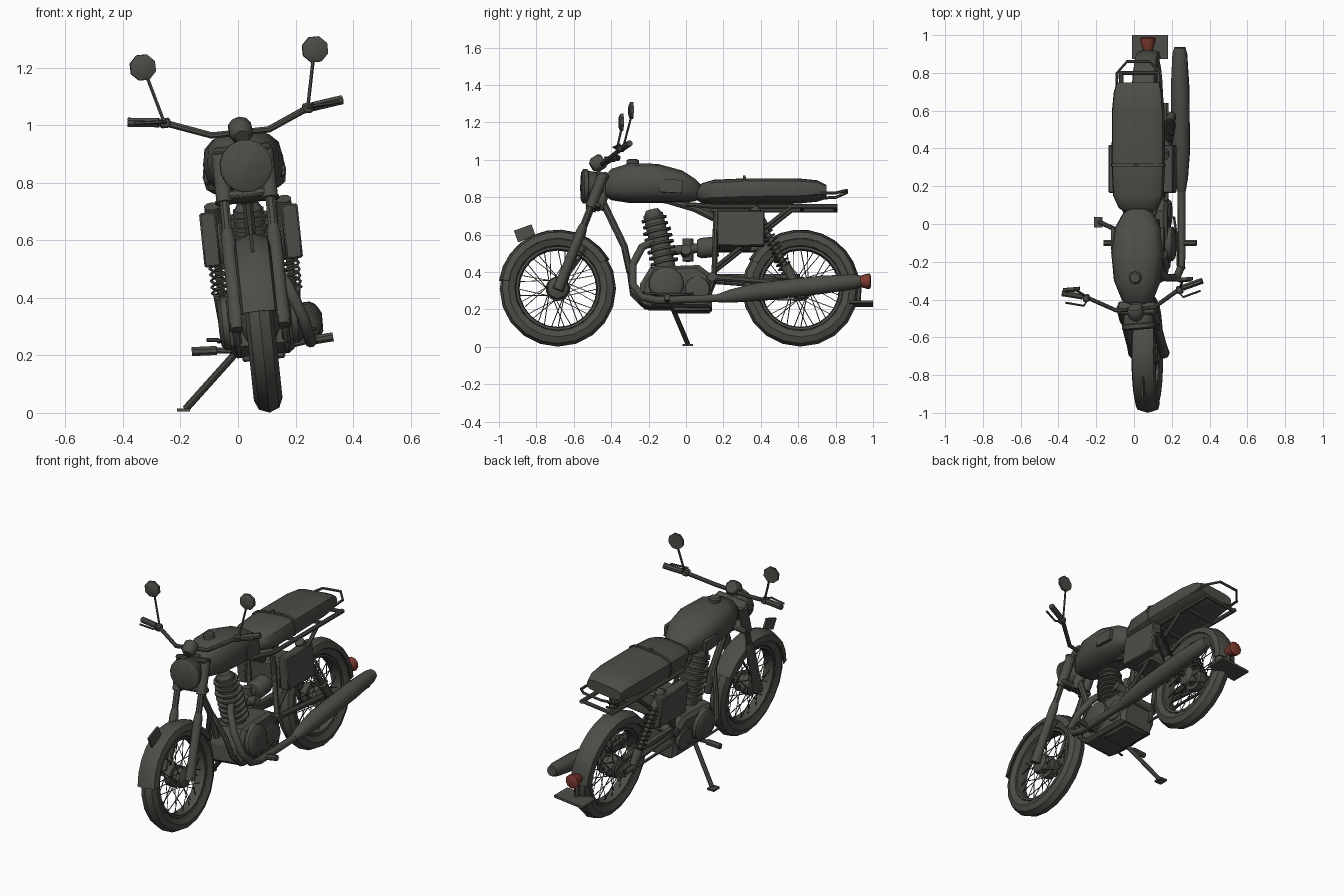
import bpy, bmesh, math
from mathutils import Vector, Matrix, Quaternion

if "Cube" in bpy.data.objects:
    bpy.data.objects.remove(bpy.data.objects["Cube"])

def material(name, rgb):
    m = bpy.data.materials.new(name)
    m.diffuse_color = (*rgb, 1)
    m.use_nodes = True
    m.node_tree.nodes["Principled BSDF"].inputs["Base Color"].default_value = m.diffuse_color
    return m

DARK = material("dark olive grey", (0.072, 0.074, 0.063))
RED = material("tail light red", (0.2, 0.042, 0.03))
# the whole machine leans on its stand; the handlebars are also turned a little
LEAN = Matrix.Translation((0.11, 0, 0)) @ Matrix.Rotation(math.radians(-6), 4, 'Y')
STEER = LEAN @ Matrix.Translation((0, -.45, 0)) @ Matrix.Rotation(math.radians(5), 4, 'Z') @ Matrix.Translation((0, .45, 0))
XF = LEAN

def finish(name, bm, mat=DARK, angle=40):
    bmesh.ops.recalc_face_normals(bm, faces=bm.faces)
    bm.transform(XF)
    me = bpy.data.meshes.new(name)
    bm.to_mesh(me)
    bm.free()
    me.materials.append(mat)
    me.shade_smooth()
    me.set_sharp_from_angle(angle=math.radians(angle))
    ob = bpy.data.objects.new(name, me)
    bpy.context.collection.objects.link(ob)
    return ob

def skin(bm, rings, loop=False):
    vs = [[bm.verts.new(p) for p in r] for r in rings]
    n = len(vs[0])
    for a, b in zip(vs, vs[1:] + (vs[:1] if loop else [])):
        for i in range(n):
            j = (i + 1) % n
            bm.faces.new((a[i], a[j], b[j], b[i]))
    if not loop:
        bm.faces.new(vs[0])
        bm.faces.new(vs[-1])

def sweep(bm, pts, r, n=8):
    pts = [Vector(p) for p in pts]
    rad = r if isinstance(r, (list, tuple)) else [r] * len(pts)
    rings, q, last = [], None, None
    for i, p in enumerate(pts):
        t = (pts[min(i + 1, len(pts) - 1)] - pts[max(i - 1, 0)]).normalized()
        q = t.to_track_quat('Z', 'Y') if q is None else last.rotation_difference(t) @ q
        last = t
        rings.append([p + q @ Vector((rad[i] * math.cos(a), rad[i] * math.sin(a), 0))
                      for a in (2 * math.pi * (k + .5) / n for k in range(n))])
    skin(bm, rings)

def tubes(name, paths, n=8, mat=DARK):
    bm = bmesh.new()
    for pts, r in paths:
        sweep(bm, pts, r, n)
    return finish(name, bm, mat)

def lathe(name, base, axis, prof, n=16, mat=DARK):
    b, a = Vector(base), Vector(axis).normalized()
    return tubes(name, [([b + a * t for t, _ in prof], [r for _, r in prof])], n, mat)

def both(path):
    return [[(s * x, y, z) for x, y, z in path] for s in (1, -1)]

def box(name, c, size, rx=0, bevel=0):
    bm = bmesh.new()
    bmesh.ops.create_cube(bm, size=1)
    bm.transform(Matrix.Diagonal((*size, 1)))
    if bevel:
        bmesh.ops.bevel(bm, geom=bm.edges[:], offset=bevel, segments=1, affect='EDGES')
    bm.transform(Matrix.Translation(c) @ Matrix.Rotation(math.radians(rx), 4, 'X'))
    return finish(name, bm)

def ring(name, cy, cz, prof, a0=0, a1=360, n=20):
    # sweep an (x, radius) outline around a wheel axle
    full = a1 - a0 == 360
    bm = bmesh.new()
    angs = [math.radians(a0 + (a1 - a0) * i / n) for i in range(n if full else n + 1)]
    skin(bm, [[(x, cy + r * math.cos(a), cz + r * math.sin(a)) for x, r in prof] for a in angs], full)
    return finish(name, bm)

def loft(name, secs, e, n=14):
    # rounded sections: y, bottom, top, half width
    bm, rings = bmesh.new(), []
    f = lambda v: math.copysign(abs(v) ** e, v)
    for y, zb, zt, w in secs:
        rings.append([(w * f(math.cos(a)), y, (zb + zt) / 2 + (zt - zb) / 2 * f(math.sin(a)))
                      for a in (2 * math.pi * k / n for k in range(n))])
    skin(bm, rings)
    return finish(name, bm)

# wheels: tyre, rim, hub, spokes
CZ = .312
TYRE = [(.05 * math.sin(a), .264 + .047 * math.cos(a)) for a in (math.pi * k / 4 for k in range(8))]
GUARD = [(-.064, .265), (-.056, .3), (0, .318), (.056, .3), (.064, .265), (.058, .265), (.05, .296), (0, .312), (-.05, .296), (-.058, .265)]
for side, cy in (("front", -.685), ("rear", .612)):
    ring(side + "_tyre", cy, CZ, TYRE)
    ring(side + "_rim", cy, CZ, [(-.032, .225), (.032, .225), (.032, .212), (0, .205), (-.032, .212)], n=24)
    lathe(side + "_hub", (-.065, cy, CZ), (1, 0, 0), [(0, .03), (.015, .06), (.06, .066), (.06, .04), (.095, .04), (.095, .062), (.115, .055), (.13, .025)])
    lathe(side + "_axle", (-.105, cy, CZ), (1, 0, 0), [(0, .014), (.21, .014)], 8)
    spokes = []
    for k in range(36):
        a = 2 * math.pi * k / 36
        b = a + math.radians(38 if k // 2 % 2 else -38)
        x = .045 if k % 2 else -.045
        spokes.append(([(x, cy + .055 * math.cos(b), CZ + .055 * math.sin(b)),
                        (x * .15, cy + .215 * math.cos(a), CZ + .215 * math.sin(a))], .0025))
    tubes(side + "_spokes", spokes, 4)
ring("front_mudguard", -.685, CZ, GUARD, 30, 172, 10)
ring("rear_mudguard", .612, CZ, GUARD, 0, 150, 11)
box("front_mudguard_plate", (0, -.862, .61), (.012, .1, .065), 20)
tubes("front_mudguard_stays", [(p, .006) for p in both([(.075, -.68, .32), (.064, -.53, .53)])], 6)

# fork legs with sliders and headlight brackets
leg = lambda t: (.08, -.68 + .235 * t, .31 + .6 * t)
tubes("fork_tubes", [(p, .018) for p in both([leg(0), leg(1)])])
tubes("fork_sliders", [(p, [.03, .026, .026, .02]) for p in both([leg(-.02), leg(.15), leg(.5), leg(.56)])], 10)
tubes("fork_covers", [(p, .029) for p in both([leg(.72), leg(1)])], 10)
box("lower_yoke", (0, -.49, .76), (.2, .07, .03), -20, .008)
box("upper_yoke", (0, -.445, .915), (.2, .07, .025), -20, .008)
tubes("steering_head", [([(0, -.47, .74), (0, -.41, .93)], .032)], 10)

# headlight, gauge, handlebars and mirrors turn with the steering
XF = STEER
lathe("headlight", (0, -.555, .862), (0, 1, 0), [(0, .03), (-.004, .08), (.004, .092), (.025, .092), (.03, .084), (.075, .076), (.11, .045), (.115, .01)])
lathe("speedometer", (0, -.505, .965), (0, .8, .5), [(0, .025), (.02, .042), (.065, .042), (.075, .034)], 10)
tubes("handlebars", [([(-.37, -.335, 1.055), (-.25, -.365, 1.04), (-.1, -.45, .98), (.1, -.45, .98), (.25, -.365, 1.04), (.37, -.335, 1.055)], .012)])
tubes("grips", [(p, .017) for p in both([(.27, -.36, 1.043), (.375, -.333, 1.056)])])
tubes("levers", [(p, .006) for p in both([(.24, -.375, 1.04), (.265, -.41, 1.045), (.36, -.385, 1.05)])], 6)
tubes("mirror_stems", [(p, .006) for p in both([(.25, -.36, 1.035), (.295, -.315, 1.22)])], 6)
for s in (1, -1):
    box("lever_clamp", (s * .25, -.37, 1.04), (.035, .04, .035), 0, .006)
    lathe("mirror", (s * .302, -.325, 1.24), (0, 1, 0), [(-.008, .03), (0, .047), (.016, .048)], 8)
XF = LEAN

# tank, cap, side badges
loft("fuel_tank", [(-.43, .81, .92, .06), (-.4, .79, .955, .085), (-.3, .775, .985, .125), (-.15, .775, .98, .14), (-.02, .775, .945, .122), (.05, .785, .9, .085), (.08, .8, .87, .05)], .72)
lathe("fuel_cap", (0, -.285, .97), (0, 0, 1), [(0, .034), (.03, .034), (.037, .026)], 10)
for s in (1, -1):
    box("tank_knee_panel", (s * .131, -.08, .85), (.018, .12, .07), -3)

# seat, strap, grab rail
loft("seat", [(.06, .79, .84, .07), (.085, .775, .875, .105), (.15, .765, .893, .135), (.32, .77, .9, .142), (.6, .775, .9, .14), (.7, .785, .89, .13), (.75, .8, .865, .115)], .55)
loft("seat_strap", [(.305, .768, .908, .146), (.32, .768, .908, .146)], .55)
box("strap_buckle", (0, .312, .91), (.02, .012, .02))
tubes("grab_rail", [([(-.12, .66, .81), (-.115, .8, .815), (-.06, .86, .835), (.06, .86, .835), (.115, .8, .815), (.12, .66, .81)], .008)], 6)

# frame tubes
frame = [([(0, -.43, .84), (0, -.1, .79), (0, .05, .745), (0, .18, .68)], .022),
         ([(0, -.45, .79), (0, -.33, .54), (0, -.3, .4)], .02)]
for p in both([(.01, -.33, .54), (.06, -.3, .4), (.085, -.285, .29), (.085, -.22, .225), (.085, .1, .225), (.085, .15, .36), (.085, .16, .72)]):
    frame.append((p, .015))
for p in both([(.06, .0, .76), (.1, .14, .745), (.1, .81, .745)]):
    frame.append((p, .013))
for p in both([(.09, .16, .42), (.1, .56, .74)]):
    frame.append((p, .012))
frame += [([(-.1, y, .745), (.1, y, .745)], .011) for y in (.36, .62, .8)]
tubes("frame", frame)

# swingarm, chain and guard
tubes("swingarm", [(p, .017) for p in both([(.09, .13, .365), (.092, .64, .325)])])
lathe("swingarm_pivot", (-.11, .14, .365), (1, 0, 0), [(0, .025), (.22, .025)], 10)
tubes("chain", [([(-.072, .0, .36), (-.072, .61, .365)], .008), ([(-.072, .0, .28), (-.072, .61, .26)], .008)], 4)
lathe("rear_sprocket", (-.077, .612, CZ), (1, 0, 0), [(0, .055), (.01, .055)], 20)
box("chain_guard", (-.085, .38, .385), (.035, .46, .03), 0, .006)

# rear shocks with coil springs
for s in (1, -1):
    a, b = Vector((s * .125, .36, .735)), Vector((s * .125, .575, .345))
    d = b - a
    u = Vector((1, 0, 0))
    v = d.normalized().cross(u)
    coil = []
    for k in range(81):
        w = 2 * math.pi * k / 8
        coil.append(a + d * (.25 + .55 * k / 80) + .03 * (u * math.cos(w) + v * math.sin(w)))
    tubes("shock_spring", [(coil, .005)], 5)
    tubes("shock_body", [([a, a + d * .25, a + d * .25, a + d * .8, a + d * .8, b], [.028, .028, .014, .014, .028, .022])], 10)

# engine: crankcase, round covers, finned cylinder, carburettor
bm = bmesh.new()
case = [(-.255, .24), (-.245, .33), (-.19, .42), (.07, .43), (.135, .38), (.14, .2), (-.2, .205)]
skin(bm, [[(x, -.05 + (y + .05) * k, .31 + (z - .31) * k) for y, z in case]
          for x, k in ((-.11, .86), (-.09, 1), (.09, 1), (.11, .86))])
finish("crankcase", bm, angle=25)
for s in (1, -1):
    lathe("engine_cover", (s * .1, -.105, .325), (s, 0, 0), [(0, .095), (.03, .092), (.042, .075), (.045, .03)], 14)
    lathe("gearbox_cover", (s * .1, .06, .3), (s, 0, 0), [(0, .07), (.018, .065), (.022, .04)], 12)
box("sump", (0, .03, .2), (.15, .2, .03), 0, .006)
fins = [(0, .055)]
for k in range(8):
    t, r = .03 + .034 * k, .078 if k < 6 else .07
    fins += [(t, .055), (t, r), (t + .012, r), (t + .012, .055)]
fins += [(.3, .055), (.3, .05), (.325, .035)]
lathe("finned_cylinder", (0, -.108, .42), (0, -.07, .3), fins, 12)
tubes("carburettor", [([(0, -.1, .515), (0, .06, .53), (0, .06, .53), (0, .08, .53), (0, .17, .54)], [.026, .026, .045, .055, .055])], 12)
tubes("intake_body", [([(.0, -.0, .5), (.075, -.0, .515)], .028), ([(0, .01, .46), (0, .01, .58)], .03)], 10)

# side boxes and battery tray
for s in (1, -1):
    box("side_box", (s * .143, .292, .62), (.058, .255, .19), 0, .006)
box("air_box", (0, .26, .6), (.23, .18, .15), 0, .01)

# exhaust
tubes("exhaust_header", [([(.03, -.18, .56), (.06, -.235, .53), (.11, -.285, .43), (.15, -.285, .32), (.165, -.23, .25), (.168, -.15, .232), (.168, .2, .245)], .021)], 10)
tubes("muffler", [([(.168, .17, .243), (.168, .24, .255), (.168, .38, .277), (.168, .72, .315), (.168, .9, .332), (.168, .935, .336)],
                   [.022, .036, .049, .05, .04, .03])], 12)
box("muffler_bracket", (.12, .5, .31), (.07, .03, .02))

# foot pegs, pedals, side stand
tubes("foot_pegs", [(p, [.011, .011, .017, .017]) for p in both([(.08, -.1, .225), (.16, -.1, .235), (.16, -.1, .235), (.247, -.1, .24)])])
tubes("foot_pedals", [(p, .007) for p in both([(.13, .04, .27), (.15, -.1, .265), (.15, -.22, .27), (.19, -.235, .275)])], 6)
tubes("side_stand", [([(-.1, -.07, .215), (-.288, .01, .045)], .013)])
XF = Matrix.Identity(4)
box("side_stand_foot", (-.19, .01, .01), (.045, .055, .012))
XF = LEAN

# tail light and plate
lathe("tail_light", (0, .915, .352), (0, 1, 0), [(0, .025), (.05, .04), (.068, .042), (.074, .028)], 10, RED)
box("rear_plate", (0, .937, .232), (.19, .126, .014))
tubes("rear_plate_stay", [([(0, .925, .33), (0, .92, .232)], .014)], 6)
